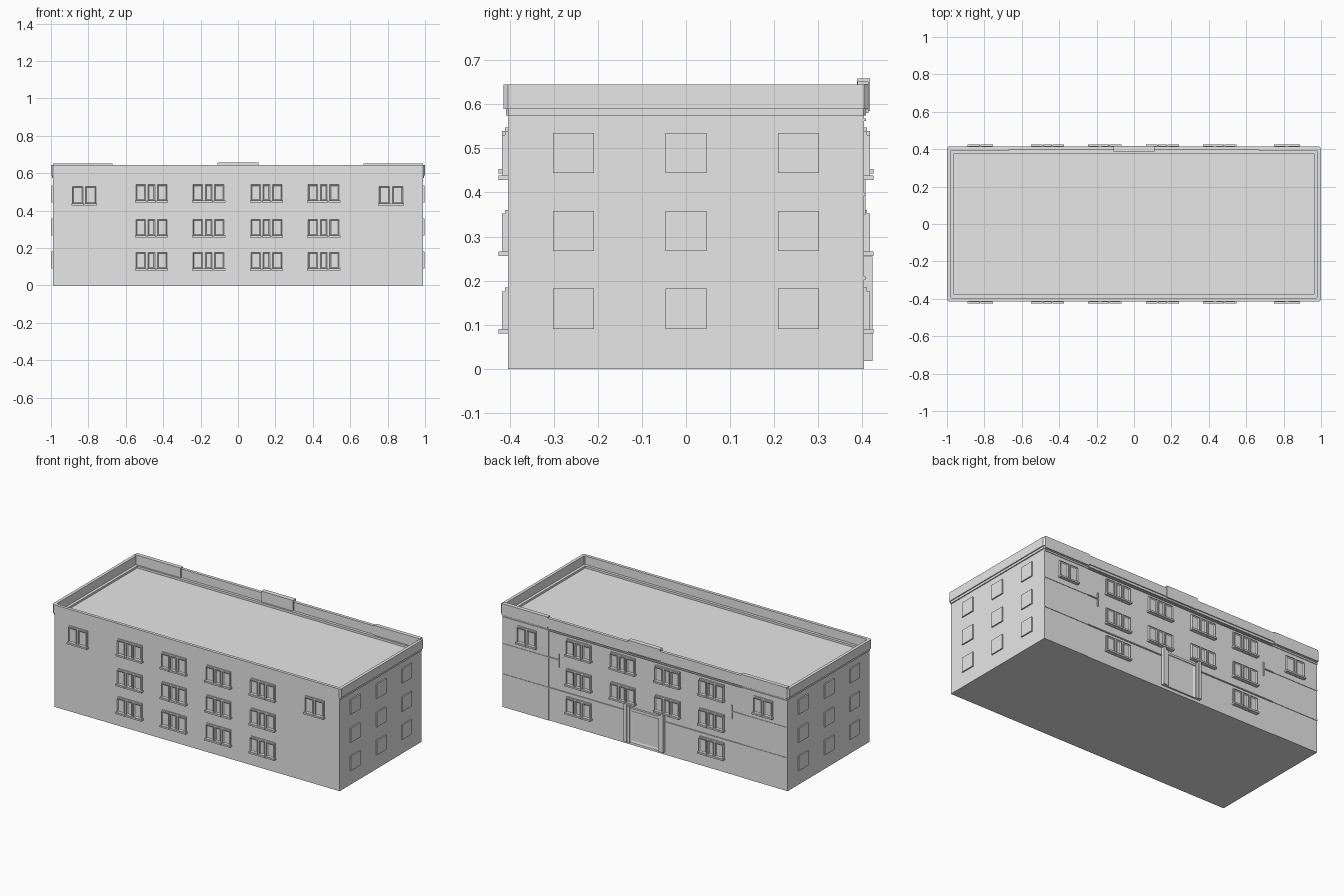
import bpy, bmesh
from mathutils import Vector

cube = bpy.data.objects.get("Cube")
if cube:
    bpy.data.objects.remove(cube, do_unlink=True)

grey = bpy.data.materials.new("plain_grey")
grey.use_nodes = True
tone = (0.8, 0.8, 0.8, 1)
grey.diffuse_color = tone
grey.node_tree.nodes["Principled BSDF"].inputs["Base Color"].default_value = tone

BX, BY = 0.988, 0.404          # wall faces


def finish(name, bm):
    bmesh.ops.recalc_face_normals(bm, faces=bm.faces)
    mesh = bpy.data.meshes.new(name)
    bm.to_mesh(mesh)
    bm.free()
    mesh.materials.append(grey)
    obj = bpy.data.objects.new(name, mesh)
    bpy.context.collection.objects.link(obj)
    return obj


def add_box(bm, x0, x1, y0, y1, z0, z1):
    verts = bmesh.ops.create_cube(bm, size=1)["verts"]
    mid = Vector((x0 + x1, y0 + y1, z0 + z1)) / 2
    size = Vector((abs(x1 - x0), abs(y1 - y0), abs(z1 - z0)))
    for v in verts:
        v.co = mid + v.co * size
    return verts


def boxes(name, *items):
    bm = bmesh.new()
    for item in items:
        add_box(bm, *item)
    return finish(name, bm)


def add_casement(bm, x0, x1, side, y, z0, z1, border, sink):
    """Block on a long wall whose outer face carries a sunken pane."""
    verts = add_box(bm, x0, x1, side * (BY - 0.01), side * y, z0, z1)
    faces = {f for v in verts for f in v.link_faces}
    outer = max(faces, key=lambda f: f.calc_center_median().y * side)
    bmesh.ops.inset_region(bm, faces=[outer], thickness=border, use_even_offset=True)
    for v in outer.verts:
        v.co.y -= side * sink


def window(name, cx, side, sill, height, widths):
    """Surround, sill pieces and one casement for each width."""
    bm = bmesh.new()
    x = cx - sum(widths) / 2
    top = sill + height
    add_box(bm, x + 0.006, x + sum(widths) - 0.006, side * (BY - 0.01),
            side * 0.41, sill, top)
    for w in widths:
        add_casement(bm, x + 0.007, x + w - 0.007, side, 0.417,
                     sill, top - 0.008, 0.006, 0.005)
        add_box(bm, x + 0.001, x + w - 0.001, side * (BY - 0.01),
                side * 0.425, sill - 0.01, sill)
        x += w
    finish(name, bm)


def ring(name, ox, oy, thick, z0, z1, cut):
    """Closed band round the roof with clipped corners."""
    bm = bmesh.new()

    def loop(x, y, c, z):
        pts = [(x, y - c), (x - c, y), (c - x, y), (-x, y - c),
               (-x, c - y), (c - x, -y), (x - c, -y), (x, c - y)]
        return [bm.verts.new((px, py, z)) for px, py in pts]

    loops = [loop(ox, oy, cut, z0), loop(ox, oy, cut, z1),
             loop(ox - thick, oy - thick, cut / 2, z1),
             loop(ox - thick, oy - thick, cut / 2, z0)]
    for a, b in zip(loops, loops[1:] + loops[:1]):
        for i in range(8):
            j = (i + 1) % 8
            bm.faces.new((a[i], a[j], b[j], b[i]))
    finish(name, bm)


# Main block with flat roof, and slightly proud end bays at the back
boxes("main_block", (-BX, BX, -BY, BY - 0.003, 0, 0.578))
boxes("back_end_bays", *[(s * 0.67, s * BX, BY - 0.02, BY, 0, 0.578) for s in (-1, 1)])

# Cornice and parapet
ring("cornice", BX + 0.006, BY + 0.004, 0.03, 0.575, 0.591, 0.006)
ring("parapet", 1.0, 0.414, 0.019, 0.589, 0.645, 0.01)
boxes("parapet_end_caps", *[(s * 0.67, s * 0.988, 0.389, 0.414, 0.58, 0.652)
                            for s in (-1, 1)])
boxes("parapet_center_cap", (-0.11, 0.11, 0.388, 0.417, 0.585, 0.658))

# Windows on the two long walls
TRIPLE = (0.065, 0.05, 0.065)
DOUBLE = (0.07, 0.07)
COLUMNS = [-0.463, -0.157, 0.152, 0.458]
for side, label in ((-1, "front"), (1, "back")):
    for row, sill in enumerate((0.09, 0.266, 0.453)):
        for col, cx in enumerate(COLUMNS):
            if side > 0 and row == 0 and col in (1, 2):
                continue        # entrance takes this place
            window(f"{label}_window_{row}_{col}", cx, side, sill, 0.094, TRIPLE)
    for cx in (-0.822, 0.818):
        end = "left" if cx > 0 else "right"
        window(f"{label}_{end}_end_window", cx, side, 0.438, 0.1, DOUBLE)

# Square window panels on the short walls
for s, label in ((-1, "right"), (1, "left")):
    boxes(f"{label}_side_windows",
          *[(s * (BX - 0.01), s * 0.996, y - 0.046, y + 0.046, z, z + 0.091)
            for y in (-0.255, 0, 0.255) for z in (0.091, 0.267, 0.444)])

# Thin string courses along the back wall
bands = []
for s in (-1, 1):
    for z in (0.203, 0.393):
        bands.append((s * 0.6, s * BX, 0.39, 0.407, z, z + 0.006))
    bands.append((s * 0.14, s * 0.6, 0.39, 0.407, 0.203, 0.209))
    bands.append((s * 0.597, s * 0.603, 0.39, 0.407, 0.35, 0.435))
bands.append((-BX, BX, 0.39, 0.408, 0.562, 0.568))
boxes("back_string_courses", *bands)

# Entrance: paired pilasters, lintel and door panel
boxes("entrance_pilasters",
      *[(s * a, s * b, 0.39, y, 0.018, z) for s in (-1, 1)
        for a, b, y, z in ((0.1, 0.118, 0.418, 0.245), (0.118, 0.136, 0.423, 0.255))])
boxes("entrance_lintel", (-0.1, 0.1, 0.39, 0.414, 0.222, 0.235))
bm = bmesh.new()
add_casement(bm, -0.1, 0.1, 1, 0.41, 0.018, 0.222, 0.012, 0.004)
finish("entrance_door", bm)
